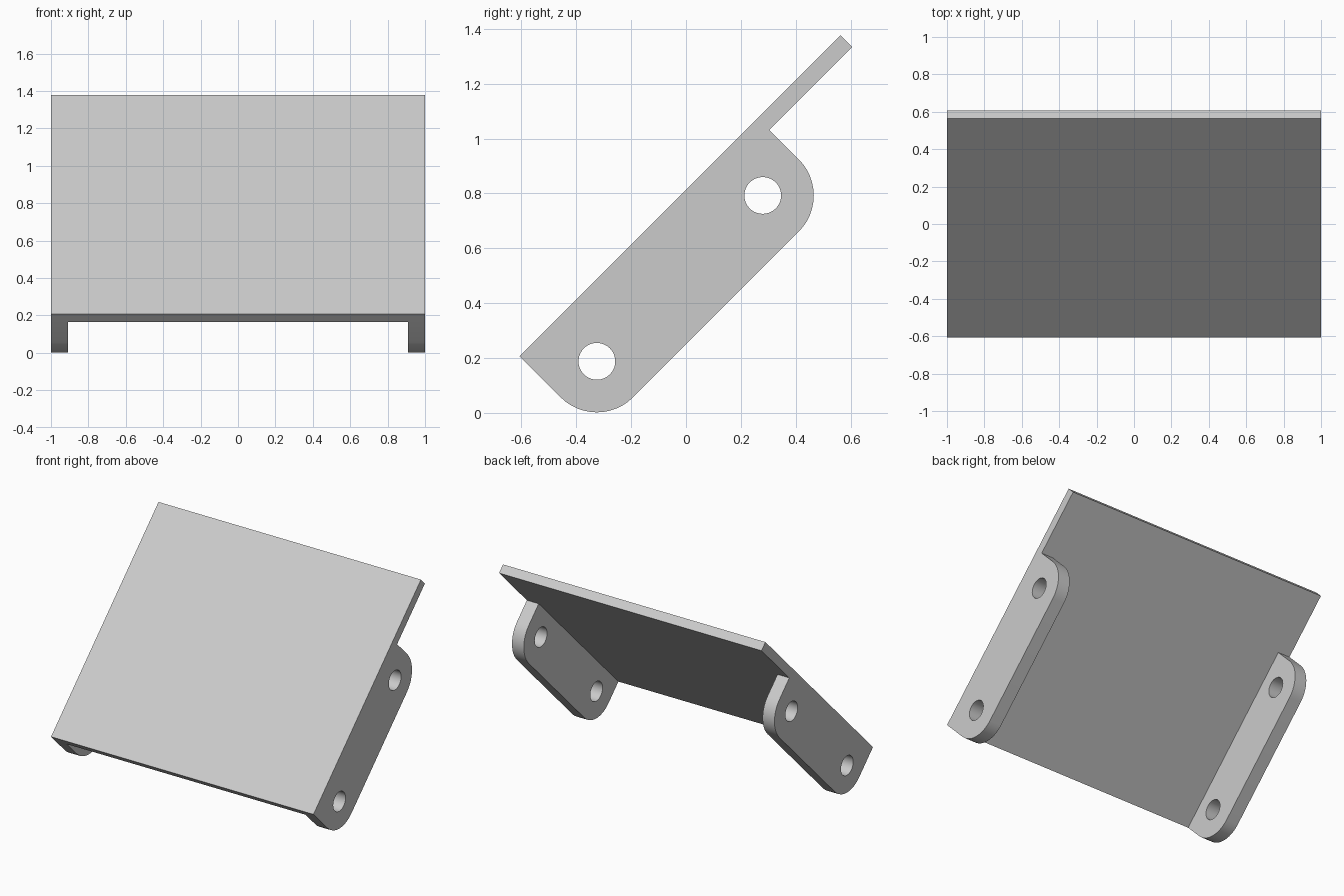
import bpy
import bmesh
from math import sin, cos, pi, radians
from mathutils import Matrix, Vector

if "Cube" in bpy.data.objects:
    bpy.data.objects.remove(bpy.data.objects["Cube"])

LENGTH, THICK = 1.655, 0.061           # sloping plate
TAB_LEN, TAB_DEPTH, TAB_W = 1.227, 0.399, 0.09
ROUND, HOLE = 0.186, 0.067             # tab corner and hole radii
SLOPE = radians(45)

grey = bpy.data.materials.new("light grey")
grey.use_nodes = True
grey.diffuse_color = (0.6, 0.6, 0.6, 1)
grey.node_tree.nodes["Principled BSDF"].inputs["Base Color"].default_value = grey.diffuse_color

# Local frame: y runs up the slope, z is normal to the plate, tilted about x
PLACE = Matrix.Translation((0, -0.607, 0.207)) @ Matrix.Rotation(SLOPE, 4, 'X')


def prism(name, profile, x0, x1):
    """Extrude a (slope, depth) outline from x0 to x1."""
    bm = bmesh.new()
    face = bm.faces.new([bm.verts.new((x0, u, -d)) for u, d in profile])
    out = bmesh.ops.extrude_face_region(bm, geom=[face])
    moved = [g for g in out["geom"] if isinstance(g, bmesh.types.BMVert)]
    bmesh.ops.translate(bm, verts=moved, vec=Vector((x1 - x0, 0, 0)))
    bmesh.ops.recalc_face_normals(bm, faces=bm.faces)
    bm.transform(PLACE)
    mesh = bpy.data.meshes.new(name)
    bm.to_mesh(mesh)
    bm.free()
    mesh.materials.append(grey)
    ob = bpy.data.objects.new(name, mesh)
    bpy.context.collection.objects.link(ob)
    return ob


def arc(u, d, r, start, end, steps):
    return [(u + r * cos(start + (end - start) * i / steps),
             d + r * sin(start + (end - start) * i / steps)) for i in range(steps + 1)]


# Sloping plate
prism("plate", [(0, 0), (LENGTH, 0), (LENGTH, THICK), (0, THICK)], -1, 1)

# Side tabs: rounded lower corners, each concentric with a round hole
centre_d = TAB_DEPTH - ROUND
centres = (TAB_LEN - ROUND, ROUND)
outline = [(0, THICK), (TAB_LEN, THICK)]
outline += arc(centres[0], centre_d, ROUND, 0, pi / 2, 12)
outline += arc(centres[1], centre_d, ROUND, pi / 2, pi, 12)

for side, label in ((1, "left"), (-1, "right")):
    tab = prism(label + "_tab", outline, side * (1 - TAB_W), side)
    bpy.ops.object.select_all(action='DESELECT')
    tab.select_set(True)
    bpy.context.view_layer.objects.active = tab
    for u in centres:
        circle = arc(u, centre_d, HOLE, 0, 2 * pi, 40)[:-1]
        cutter = prism("hole_cutter", circle, side * (0.95 - TAB_W), side * 1.05)
        cutter.hide_render = True
        cut = tab.modifiers.new("hole", 'BOOLEAN')
        cut.operation, cut.solver, cut.object = 'DIFFERENCE', 'EXACT', cutter
        bpy.ops.object.modifier_apply(modifier=cut.name)
        bpy.data.objects.remove(cutter)
    bpy.ops.object.shade_smooth_by_angle(angle=radians(30))
